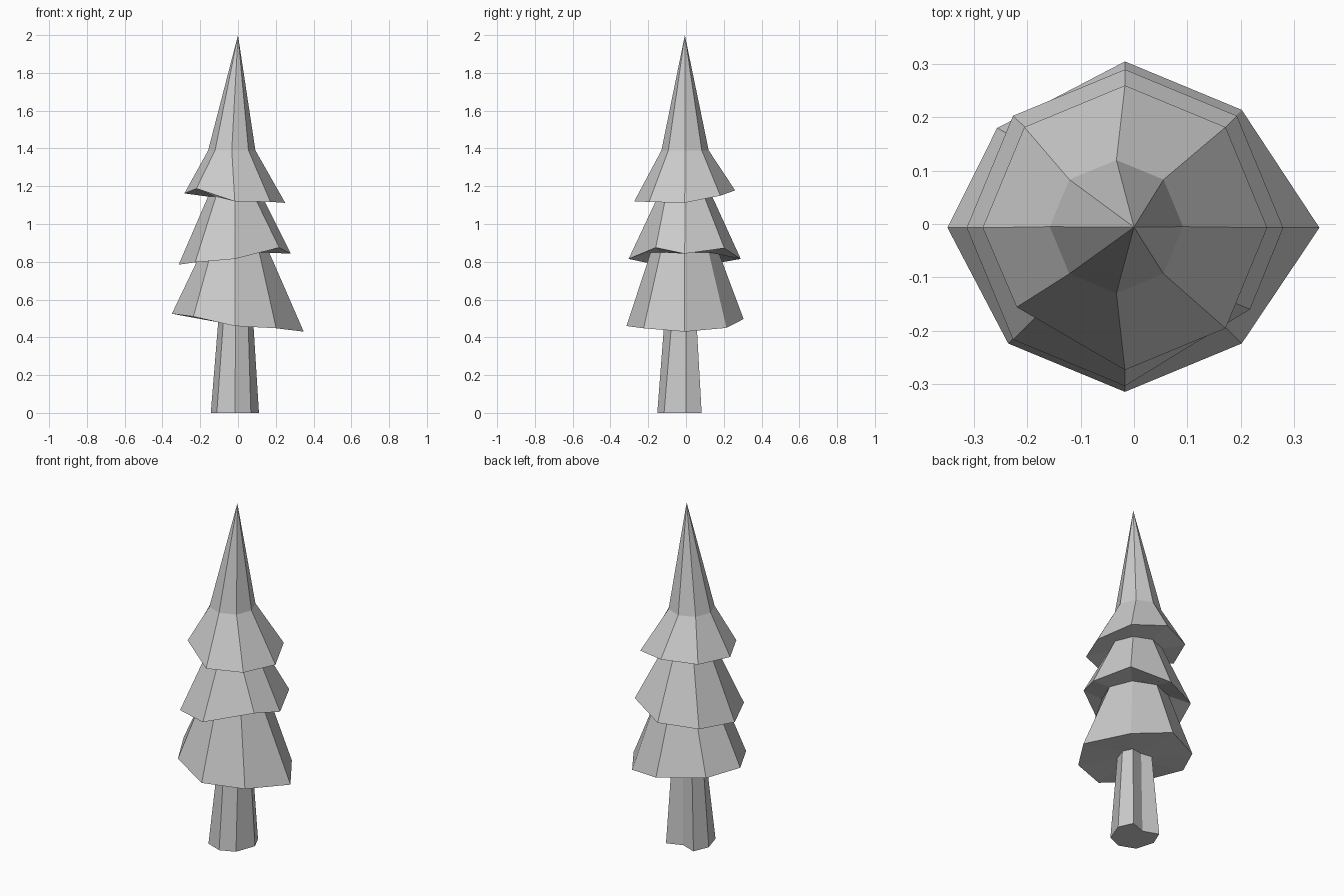
import bpy, bmesh, math

if "Cube" in bpy.data.objects:
    bpy.data.objects.remove(bpy.data.objects["Cube"])

N = 8  # every ring is an octagon, vertex order: R, BR, B, BL, L, FL, F, FR


def ring(cx, cy, r, z, moved=None):
    """Octagon with one height or eight; 'moved' overrides x, y of single corners."""
    zs = z if isinstance(z, (list, tuple)) else [z] * N
    pts = []
    for i in range(N):
        a = math.tau * i / N
        x, y = cx + r * math.cos(a), cy + r * math.sin(a)
        if moved and i in moved:
            x, y = moved[i]
        pts.append((x, y, zs[i]))
    return pts


def loft(name, rings, apex=None, cap_bottom=False):
    """Skin a stack of rings, optionally ending in a point or a base cap."""
    bm = bmesh.new()
    loops = [[bm.verts.new(p) for p in r] for r in rings]
    for lo, hi in zip(loops, loops[1:]):
        for i in range(N):
            j = (i + 1) % N
            bm.faces.new((lo[i], lo[j], hi[j], hi[i]))
    if apex:
        tip = bm.verts.new(apex)
        for i in range(N):
            bm.faces.new((loops[-1][i], loops[-1][(i + 1) % N], tip))
    if cap_bottom:
        bm.faces.new(loops[0][::-1])
    me = bpy.data.meshes.new(name)
    bm.to_mesh(me)
    bm.free()
    ob = bpy.data.objects.new(name, me)
    bpy.context.collection.objects.link(ob)
    return ob


# trunk, slightly irregular with a dent at the back
trunk_top = ring(-0.012, -0.01, 0.093, 0.48,
                 {2: (-0.012, 0.045), 6: (-0.012, -0.115), 0: (0.081, 0.0)})
trunk_base = ring(-0.017, -0.007, 0.127, 0.0,
                  {2: (-0.017, 0.05), 6: (-0.017, -0.152), 0: (0.111, 0.0),
                   5: (-0.112, -0.116), 7: (0.068, -0.116)})
loft("trunk", [trunk_base, trunk_top], cap_bottom=True)

# three drooping branch tiers: ragged rim, then narrower neck
rings = [
    trunk_top,
    ring(-0.017, -0.005, 0.31,
         [0.43, 0.45, 0.497, 0.51, 0.525, 0.51, 0.46, 0.448],
         {0: (0.348, -0.007), 3: (-0.257, 0.18), 4: (-0.35, -0.007)}),
    ring(-0.015, -0.007, 0.18, 0.85),
    ring(-0.017, -0.007, 0.297,
         [0.843, 0.872, 0.815, 0.80, 0.785, 0.797, 0.815, 0.875],
         {7: (0.218, -0.16)}),
    ring(-0.015, -0.005, 0.144, 1.145),
    ring(-0.017, -0.007, 0.267,
         [1.112, 1.15, 1.178, 1.168, 1.162, 1.188, 1.12, 1.117],
         {5: (-0.22, -0.156)}),
    ring(-0.033, -0.005, 0.125, 1.39),
]
loft("foliage", rings, apex=(0.0, -0.006, 2.0))
